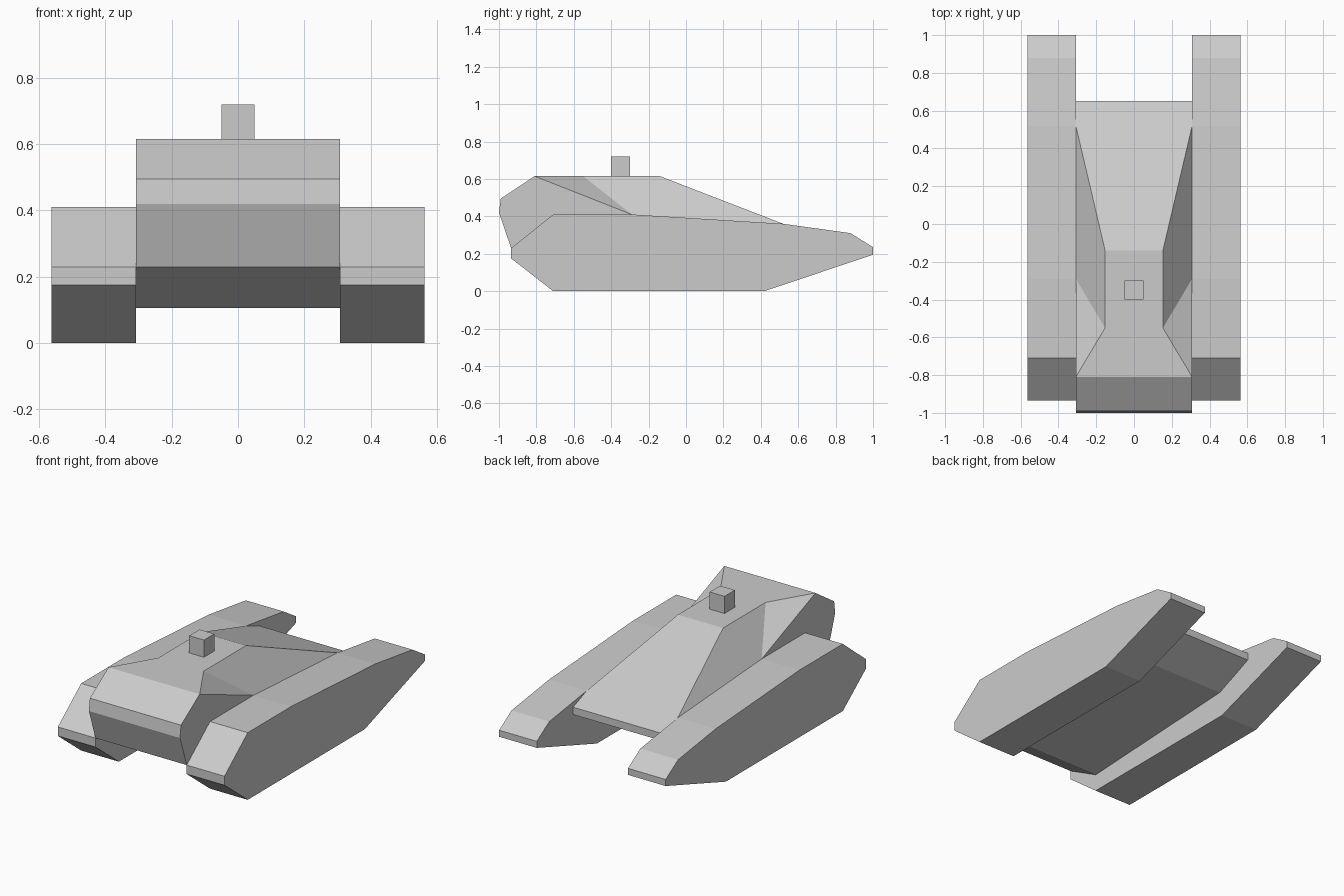
import bpy, bmesh

if "Cube" in bpy.data.objects:
    bpy.data.objects.remove(bpy.data.objects["Cube"])


def make(name, bm):
    bmesh.ops.recalc_face_normals(bm, faces=bm.faces[:])
    me = bpy.data.meshes.new(name)
    bm.to_mesh(me)
    bm.free()
    ob = bpy.data.objects.new(name, me)
    bpy.context.collection.objects.link(ob)
    return ob


def band(bm, left, right, closed):
    # strip of quads joining two matching outlines
    n = len(left)
    for i in range(n if closed else n - 1):
        j = (i + 1) % n
        bm.faces.new((left[i], left[j], right[j], right[i]))


# track pods: side profile extruded across x
pod = [(-.71, 0), (.42, 0), (1, .195), (1, .235), (.88, .31), (.52, .36),
       (-.29, .41), (-.71, .41), (-.935, .23), (-.935, .175)]
for side, name in ((-1, "left_track_pod"), (1, "right_track_pod")):
    bm = bmesh.new()
    inner = [bm.verts.new((side * .308, y, z)) for y, z in pod]
    outer = [bm.verts.new((side * .563, y, z)) for y, z in pod]
    band(bm, inner, outer, True)
    bm.faces.new(inner)
    bm.faces.new(outer)
    make(name, bm)

# hull: wide outline from roof front, round the belly, to the rear deck
outline = [(-.81, .615), (-.99, .495), (-1, .42), (-.935, .23), (-.71, .105),
           (.40, .16), (.65, .265), (.65, .31), (.52, .36)]
bm = bmesh.new()
sides = []
for s in (-1, 1):
    edge = [bm.verts.new((s * .308, y, z)) for y, z in outline]
    notch = bm.verts.new((s * .308, -.29, .41))
    roof_front = bm.verts.new((s * .153, -.55, .615))
    roof_rear = bm.verts.new((s * .153, -.14, .615))
    bm.faces.new(edge + [notch])
    # sloping shoulders beside the narrow roof
    bm.faces.new((edge[0], notch, roof_front))
    bm.faces.new((roof_front, notch, edge[-1], roof_rear))
    sides.append((edge, roof_front, roof_rear))
(le, lf, lr), (re, rf, rr) = sides
band(bm, le, re, False)
bm.faces.new((le[0], lf, rf, re[0]))
bm.faces.new((lf, lr, rr, rf))
bm.faces.new((lr, le[-1], re[-1], rr))
make("hull", bm)

# small cube on the roof
bpy.ops.mesh.primitive_cube_add(size=1, location=(0, -.35, .667))
hatch = bpy.context.object
hatch.name = "roof_sensor"
hatch.scale = (.1, .1, .106)
